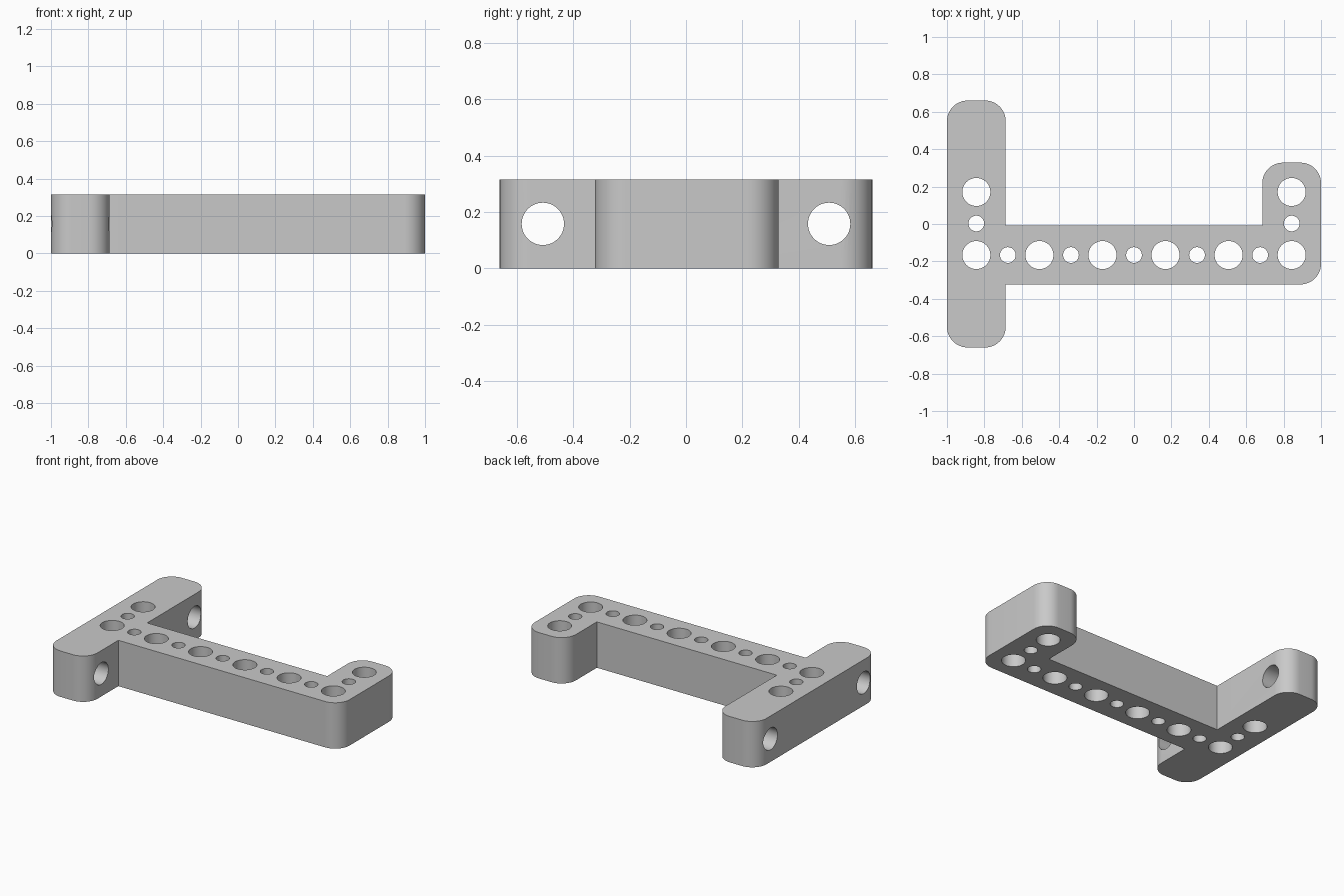
import bpy, bmesh
from math import pi, radians, sin, cos
from mathutils import Vector, Matrix

cube = bpy.data.objects.get("Cube")
if cube:
    bpy.data.objects.remove(cube, do_unlink=True)

HEIGHT = 0.316
ROUND = 0.11       # outer corner radius
PITCH = 0.1686     # distance from a large hole to the next small one
ARM_X = 5 * PITCH  # centre line of both end arms
HALF = 0.157       # half the width of every bar
BEAM_Y = -0.166    # centre line of the beam
BIG, SMALL = 0.075, 0.042

grey = bpy.data.materials.new("plain grey")
grey.use_nodes = True
colour = (0.585, 0.585, 0.585, 1)
grey.diffuse_color = colour
grey.node_tree.nodes["Principled BSDF"].inputs["Base Color"].default_value = colour


def add_object(name, bm):
    mesh = bpy.data.meshes.new(name)
    bmesh.ops.recalc_face_normals(bm, faces=bm.faces)
    bm.to_mesh(mesh)
    bm.free()
    mesh.materials.append(grey)
    obj = bpy.data.objects.new(name, mesh)
    bpy.context.collection.objects.link(obj)
    return obj


def rounded(corners, steps=12):
    """Replace each corner flagged True by a quarter circle."""
    points = []
    for i, (x, y, is_round) in enumerate(corners):
        p = Vector((x, y))
        if not is_round:
            points.append(p)
            continue
        before = (Vector(corners[i - 1][:2]) - p).normalized() * ROUND
        after = (Vector(corners[(i + 1) % len(corners)][:2]) - p).normalized() * ROUND
        centre = p + before + after
        for k in range(steps + 1):
            a = pi / 2 * k / steps
            points.append(centre - after * cos(a) - before * sin(a))
    return points


# Bracket body: long left arm, beam and short right arm as one outline
inner = ARM_X - HALF
low, high = BEAM_Y - HALF, BEAM_Y + HALF
outline = rounded([
    (-1, -0.66, True), (-inner, -0.66, True), (-inner, low, False),
    (1, low, True), (1, 0.328, True), (inner, 0.328, True),
    (inner, high, False), (-inner, high, False),
    (-inner, 0.66, True), (-1, 0.66, True)])
bm = bmesh.new()
base = bm.faces.new([bm.verts.new((p.x, p.y, 0)) for p in outline])
top = bmesh.ops.extrude_face_region(bm, geom=[base])["geom"]
bmesh.ops.translate(bm, vec=(0, 0, HEIGHT),
                    verts=[v for v in top if isinstance(v, bmesh.types.BMVert)])
bracket = add_object("bracket_body", bm)

# Hole cutters
bm = bmesh.new()


def drill(location, radius, rotation=Matrix.Identity(4)):
    bmesh.ops.create_cone(bm, cap_ends=True, segments=48, radius1=radius, radius2=radius,
                          depth=0.6, matrix=Matrix.Translation(location) @ rotation)


# Alternating large and small holes along the beam
for i in range(11):
    drill(((i - 5) * PITCH, BEAM_Y, HEIGHT / 2), SMALL if i % 2 else BIG)
for side in (-1, 1):
    # Holes continuing up each arm
    drill((side * ARM_X, BEAM_Y + PITCH, HEIGHT / 2), SMALL)
    drill((side * ARM_X, BEAM_Y + 2 * PITCH, HEIGHT / 2), BIG)
    # Sideways holes near the ends of the long arm
    drill((-ARM_X, side * 0.507, HEIGHT / 2), BIG, Matrix.Rotation(pi / 2, 4, 'Y'))
cutter = add_object("hole_cutter", bm)
cutter.hide_render = True

# Cut the holes and smooth the round walls
cut = bracket.modifiers.new("holes", 'BOOLEAN')
cut.operation = 'DIFFERENCE'
cut.solver = 'EXACT'
cut.object = cutter
bpy.ops.object.select_all(action='DESELECT')
bpy.context.view_layer.objects.active = bracket
bracket.select_set(True)
bpy.ops.object.modifier_apply(modifier=cut.name)
bpy.data.objects.remove(cutter, do_unlink=True)
bpy.ops.object.shade_smooth_by_angle(angle=radians(30))
